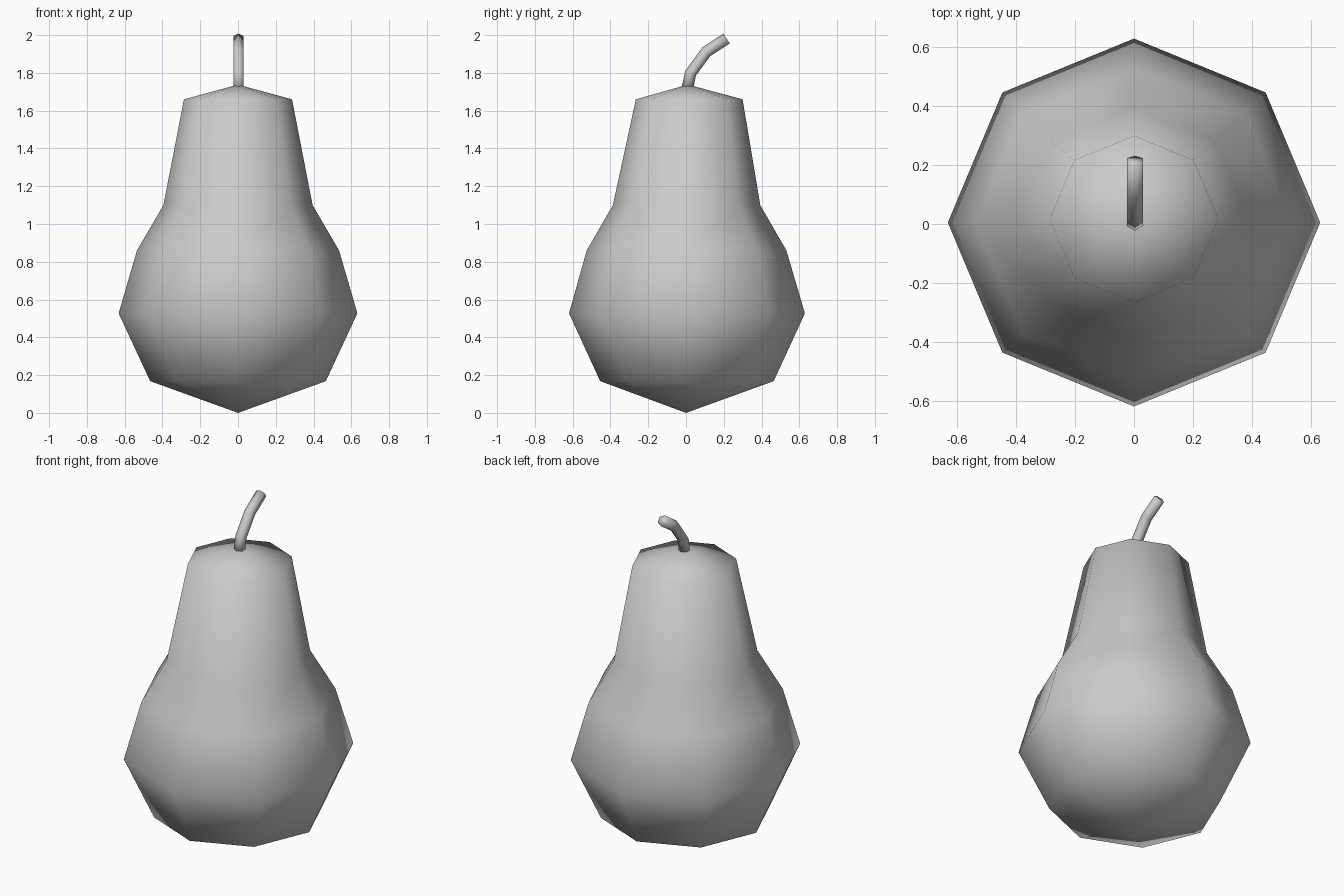
import bpy
import bmesh
from math import sin, cos, tau
from mathutils import Vector

cube = bpy.data.objects.get("Cube")
if cube:
    bpy.data.objects.remove(cube, do_unlink=True)

grey = bpy.data.materials.new("plain grey")
grey.use_nodes = True
grey.diffuse_color = (0.6, 0.6, 0.6, 1)
grey.node_tree.nodes["Principled BSDF"].inputs["Base Color"].default_value = grey.diffuse_color


def ring(bm, centre, side, up, sides):
    """Add a closed loop of vertices spanned by two radius vectors."""
    angles = [tau * i / sides for i in range(sides)]
    return [bm.verts.new(centre + side * cos(a) + up * sin(a)) for a in angles]


def bridge(bm, rings):
    """Skin neighbouring rings with quads."""
    for low, high in zip(rings, rings[1:]):
        for i in range(len(low)):
            j = (i + 1) % len(low)
            bm.faces.new((low[i], low[j], high[j], high[i]))


def fan(bm, loop, point):
    """Close a ring with triangles to a point."""
    tip = bm.verts.new(point)
    for a, b in zip(loop, loop[1:] + loop[:1]):
        bm.faces.new((a, b, tip))


def finish(bm, name):
    bmesh.ops.recalc_face_normals(bm, faces=bm.faces)
    for face in bm.faces:
        face.smooth = True
    mesh = bpy.data.meshes.new(name)
    bm.to_mesh(mesh)
    bm.free()
    mesh.materials.append(grey)
    obj = bpy.data.objects.new(name, mesh)
    bpy.context.collection.objects.link(obj)
    return obj


# Eight-sided fruit body: radius, height and slight backward drift of each ring
body_profile = [(0.465, 0.168, 0.005), (0.632, 0.527, 0.005), (0.535, 0.86, 0.003),
                (0.395, 1.1, 0.003), (0.286, 1.66, 0.017)]
bm = bmesh.new()
loops = [ring(bm, Vector((0, y, z)), Vector((r, 0, 0)), Vector((0, r * 0.988, 0)), 8)
         for r, z, y in body_profile]
bridge(bm, loops)
fan(bm, loops[0], (0, 0, 0))
fan(bm, loops[-1], (0, 0.01, 1.738))
finish(bm, "pear_body")

# Six-sided stem bending towards the back
path = [Vector((0.003, y, z)) for y, z in
        [(0.008, 1.72), (0.024, 1.798), (0.108, 1.912), (0.215, 1.982)]]
radius = 0.031
bm = bmesh.new()
loops = []
for i, point in enumerate(path):
    before = (point - path[i - 1]).normalized() if i else Vector()
    after = (path[i + 1] - point).normalized() if i + 1 < len(path) else Vector()
    across = Vector((1, 0, 0))
    up = (before + after).normalized().cross(across)
    loops.append(ring(bm, point, up * radius, across * radius, 6))
bridge(bm, loops)
bm.faces.new(loops[0])
bm.faces.new(loops[-1])
finish(bm, "stem")
